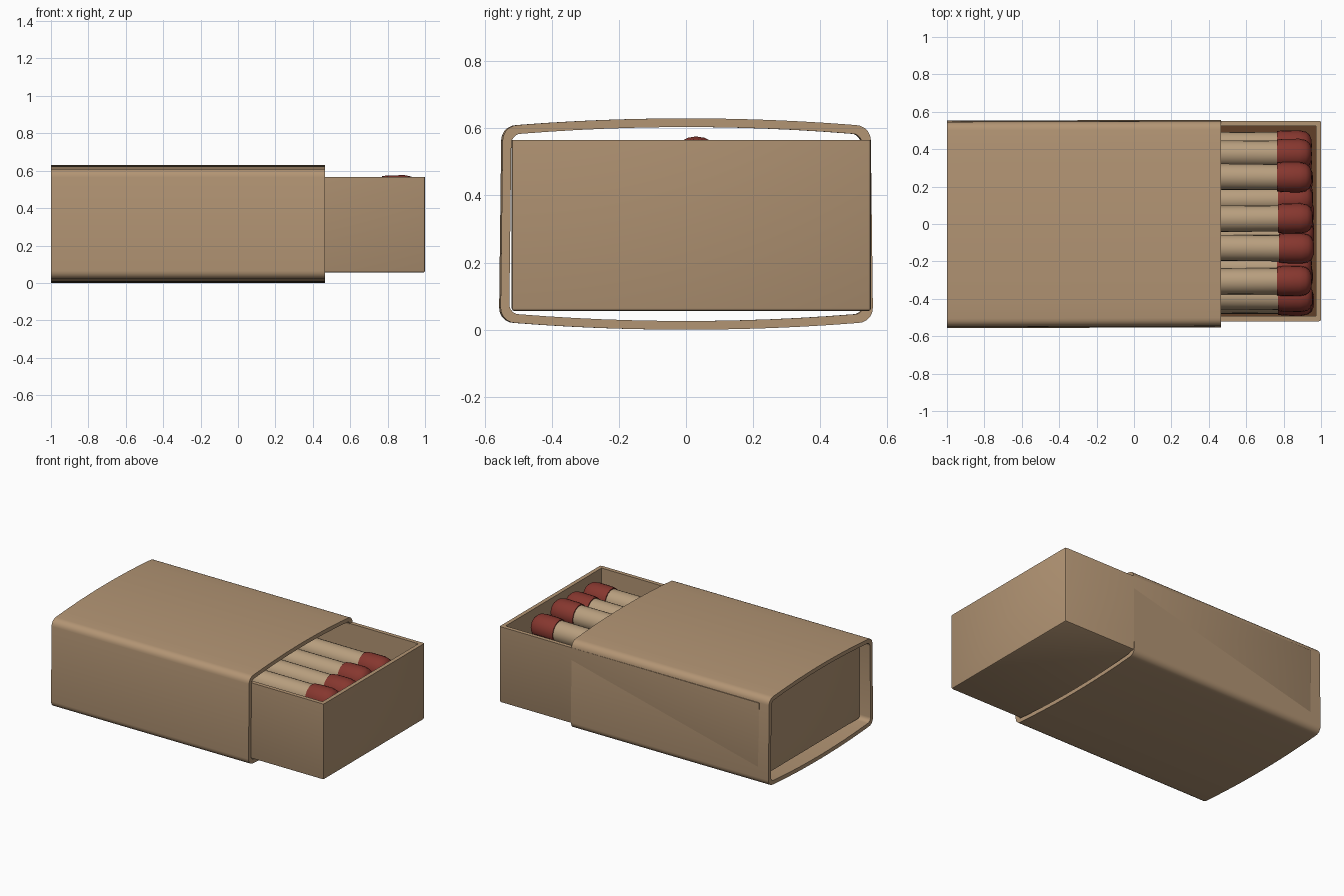
import bpy, bmesh, math

if "Cube" in bpy.data.objects:
    bpy.data.objects.remove(bpy.data.objects["Cube"])


def material(name, rgb):
    m = bpy.data.materials.new(name)
    m.diffuse_color = (*rgb, 1)
    m.use_nodes = True
    m.node_tree.nodes["Principled BSDF"].inputs["Base Color"].default_value = m.diffuse_color
    return m


CARD = material("tan card", (0.45, 0.30, 0.175))
WOOD = material("pale wood", (0.48, 0.345, 0.21))
RED = material("match red", (0.24, 0.038, 0.028))
BROWN = material("dark brown", (0.12, 0.05, 0.022))


def finish(name, bm, mats, angle=35):
    bmesh.ops.recalc_face_normals(bm, faces=bm.faces)
    me = bpy.data.meshes.new(name)
    bm.to_mesh(me)
    bm.free()
    for m in mats:
        me.materials.append(m)
    ob = bpy.data.objects.new(name, me)
    bpy.context.collection.objects.link(ob)
    bpy.ops.object.select_all(action='DESELECT')
    ob.select_set(True)
    bpy.context.view_layer.objects.active = ob
    bpy.ops.object.shade_smooth_by_angle(angle=math.radians(angle))
    return ob


# Sleeve: rounded cross-section (y, z) with bulging top and bottom
def section(t):
    w, lo, hi, r = 0.552 - t, 0.022 + t, 0.612 - t, 0.045 - t * 0.6
    pts = []
    corners = [(1, 1, 0), (-1, 1, 90), (-1, -1, 180), (1, -1, 270)]
    for sy, sz, a0 in corners:
        cy = sy * (w - r)
        cz = (hi - r) if sz > 0 else (lo + r)
        for i in range(6):
            a = math.radians(a0 + 18 * i)
            pts.append((cy + r * math.cos(a), cz + r * math.sin(a)))
        if a0 in (0, 180):  # bowed panel following this corner
            for i in range(1, 12):
                u = 1 - 2 * i / 12
                z = hi if sz > 0 else lo
                pts.append((sy * u * (w - r), z + sz * 0.02 * (1 - u * u)))
    # sides lean in slightly towards the top
    return [(y - 0.012 * (z - 0.3) * (1 if y > 0 else -1), z - 0.002) for y, z in pts]


bm = bmesh.new()
rings = []
for x, t in ((-1, 0), (0.465, 0), (0.465, 0.026), (-1, 0.026)):
    skew = 0.003 * (x + 0.27)
    rings.append([bm.verts.new((x, y + skew, z)) for y, z in section(t)])
n = len(rings[0])
for k in range(4):
    a, b = rings[k], rings[(k + 1) % 4]
    for i in range(n):
        j = (i + 1) % n
        bm.faces.new((a[i], a[j], b[j], b[i]))
finish("sleeve", bm, [CARD])

# Tray: open box with a dark floor
bm = bmesh.new()
X0, X1, Y0, Y1, Z0, Z1, T = -0.93, 1.0, -0.52, 0.552, 0.055, 0.565, 0.027
loops = []
for z, d in ((Z0, 0), (Z1, 0), (Z1, T), (Z0 + T, T)):
    loops.append([bm.verts.new(p) for p in (
        (X0 + d, Y0 + d, z), (X1 - d, Y0 + d, z), (X1 - d, Y1 - d, z), (X0 + d, Y1 - d, z))])
for a, b in zip(loops, loops[1:]):
    for i in range(4):
        bm.faces.new((a[i], a[(i + 1) % 4], b[(i + 1) % 4], b[i]))
bm.faces.new(loops[0][::-1])
floor = bm.faces.new(loops[3])
floor.material_index = 1
outer = [e for e in bm.edges if all(v in loops[0] or v in loops[1] for v in e.verts)
         and not all(v in loops[1] for v in e.verts)]
bmesh.ops.bevel(bm, geom=outer, offset=0.01, segments=2, affect='EDGES', profile=0.5)
finish("tray", bm, [CARD, BROWN])

# Matches: lathed stick with a rounded red head
PROFILE = [(-0.88, 0), (-0.88, 0.07), (0.77, 0.07), (0.77, 0.076), (0.80, 0.08), (0.89, 0.081),
           (0.925, 0.074), (0.945, 0.058), (0.955, 0.032), (0.957, 0)]


def match(name, y, z, dx=0.0, yaw=0.0):
    bm = bmesh.new()
    seg, prev = 20, None
    for px, r in PROFILE:
        cy = y + yaw * (px - 0.87)
        if r == 0:
            ring = [bm.verts.new((px + dx, cy, z))]
        else:
            ring = [bm.verts.new((px + dx, cy + r * math.cos(2 * math.pi * i / seg),
                                  z + r * math.sin(2 * math.pi * i / seg))) for i in range(seg)]
        if prev:
            for i in range(seg):
                q = [prev[i % len(prev)], prev[(i + 1) % len(prev)],
                     ring[(i + 1) % len(ring)], ring[i % len(ring)]]
                f = bm.faces.new(list(dict.fromkeys(q)))
                f.material_index = 1 if px > 0.771 or (px == 0.77 and r > 0.07) else 0
        prev = ring
    finish(name, bm, [WOOD, RED])


# Stacked layers: (height, match positions across the tray)
layers = [(0.165, (0.42, 0.24, 0.06, -0.12, -0.28, -0.41)),
          (0.30, (0.33, 0.15, -0.03, -0.21, -0.41)),
          (0.39, (0.375, 0.13, -0.06, -0.235, -0.39)),
          (0.478, (0.25, 0.03, -0.13, -0.305))]
for li, (z, ys) in enumerate(layers):
    for i, y in enumerate(ys):
        top = 0.017 if (li == 3 and i == 1) else 0
        match(f"match_{li + 1}_{i + 1}", y, z + top, dx=(i % 3 - 1) * 0.006,
              yaw=(i % 2 - 0.5) * 0.012)
